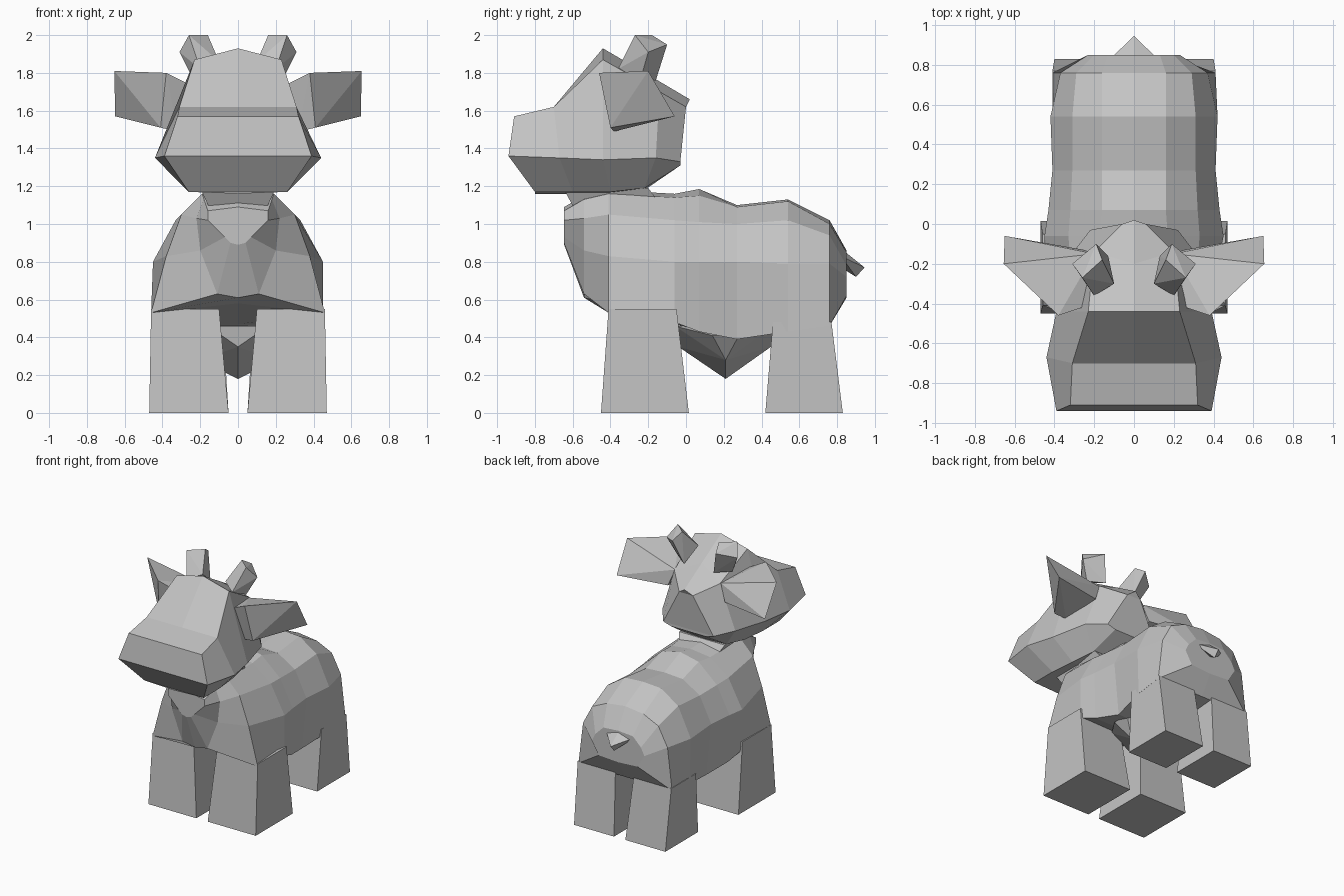
import bpy
import bmesh

default_cube = bpy.data.objects.get("Cube")
if default_cube:
    bpy.data.objects.remove(default_cube, do_unlink=True)

# One plain grey for the whole animal
grey = bpy.data.materials.new("plain_grey")
grey.use_nodes = True
colour = (0.55, 0.55, 0.55, 1.0)
grey.diffuse_color = colour
for node in grey.node_tree.nodes:
    if node.type == 'BSDF_PRINCIPLED':
        node.inputs["Base Color"].default_value = colour


def finish(bm, name):
    """Turn a bmesh into a flat-shaded object with the shared material."""
    bmesh.ops.recalc_face_normals(bm, faces=bm.faces[:])
    mesh = bpy.data.meshes.new(name)
    bm.to_mesh(mesh)
    bm.free()
    mesh.materials.append(grey)
    obj = bpy.data.objects.new(name, mesh)
    bpy.context.collection.objects.link(obj)
    return obj


def loft(name, halves):
    """Skin symmetric rings; each half ring runs from top centre to bottom centre."""
    bm = bmesh.new()
    rings = []
    for half in halves:
        mirrored = [(-x, y, z) for x, y, z in reversed(half[1:-1])]
        rings.append([bm.verts.new(p) for p in list(half) + mirrored])
    count = len(rings[0])
    for first, second in zip(rings, rings[1:]):
        for i in range(count):
            j = (i + 1) % count
            bm.faces.new((first[i], first[j], second[j], second[i]))
    # Ends are closed by level strips so that they fold across the middle
    for ring in (rings[0], rings[-1]):
        for i in range(count // 2):
            strip = [ring[i], ring[i + 1], ring[-i - 1], ring[-i]]
            bm.faces.new(list(dict.fromkeys(strip)))
    return finish(bm, name)


def solid(name, points, side=1):
    """Faceted convex solid, flipped across the middle when side is -1."""
    bm = bmesh.new()
    for x, y, z in points:
        bm.verts.new((x * side, y, z))
    hull = bmesh.ops.convex_hull(bm, input=bm.verts[:])
    unused = [v for v in hull["geom_interior"] if isinstance(v, bmesh.types.BMVert)]
    bmesh.ops.delete(bm, geom=unused, context='VERTS')
    bmesh.ops.dissolve_limit(bm, angle_limit=0.02, verts=bm.verts[:], edges=bm.edges[:])
    return finish(bm, name)


def rectangle(x_range, y_range, z):
    """Corner points of a level rectangle."""
    return [(x, y, z) for x in x_range for y in y_range]


# Body: rings from the chest to the rump, each point is (x, z)
body_sections = [
    (-0.645, [(0, 1.09), (0.16, 1.07), (0.16, 1.02), (0.07, 0.93), (0.04, 0.9), (0, 0.89)]),
    (-0.54, [(0, 1.15), (0.18, 1.13), (0.22, 1.03), (0.2, 0.86), (0.11, 0.63), (0, 0.61)]),
    (-0.41, [(0, 1.18), (0.19, 1.16), (0.3, 1.05), (0.38, 0.83), (0.46, 0.53), (0, 0.58)]),
    (-0.06, [(0, 1.16), (0.17, 1.14), (0.33, 1.02), (0.45, 0.8), (0.45, 0.48), (0, 0.47)]),
    (0.07, [(0, 1.185), (0.16, 1.15), (0.32, 1.01), (0.43, 0.8), (0.42, 0.43), (0, 0.43)]),
    (0.27, [(0, 1.1), (0.16, 1.09), (0.31, 1.0), (0.41, 0.8), (0.37, 0.39), (0, 0.4)]),
    (0.54, [(0, 1.13), (0.16, 1.12), (0.31, 1.02), (0.42, 0.79), (0.41, 0.43), (0, 0.44)]),
    (0.76, [(0, 1.02), (0.16, 1.0), (0.29, 0.94), (0.37, 0.79), (0.41, 0.46), (0, 0.46)]),
    (0.85, [(0, 0.86), (0.13, 0.85), (0.2, 0.78), (0.23, 0.72), (0.17, 0.62), (0, 0.61)]),
]
loft("body", [[(x, y, z) for x, z in half] for y, half in body_sections])

# Neck: short block joining the chest to the jaw
solid("neck",
      rectangle((-0.14, 0.14), (-0.58, -0.1), 1.06)
      + rectangle((-0.2, 0.2), (-0.65, -0.2), 1.19))

# Head: rings from the muzzle to the back of the skull
loft("head", [
    [(0, -0.91, 1.57), (0.32, -0.91, 1.57), (0.39, -0.94, 1.36),
     (0.26, -0.8, 1.17), (0, -0.8, 1.16)],
    [(0, -0.7, 1.62), (0.31, -0.7, 1.62), (0.44, -0.67, 1.35),
     (0.26, -0.6, 1.17), (0, -0.6, 1.16)],
    [(0, -0.44, 1.93), (0.23, -0.44, 1.87), (0.39, -0.44, 1.34),
     (0.24, -0.4, 1.17), (0, -0.4, 1.16)],
    [(0, -0.2, 1.79), (0.2, -0.14, 1.7), (0.32, -0.16, 1.35),
     (0.2, -0.22, 1.19), (0, -0.22, 1.18)],
    [(0, 0.02, 1.66), (0.06, 0, 1.62), (0.22, -0.03, 1.33),
     (0.15, -0.03, 1.31), (0, -0.03, 1.31)],
])

# Udder: keeled wedge hanging under the belly
solid("udder",
      rectangle((-0.16, 0.16), (-0.06, 0.46), 0.46)
      + rectangle((-0.3, 0.3), (0.14, 0.28), 0.41)
      + [(0, -0.04, 0.35), (0, 0.45, 0.35), (0, 0.21, 0.18),
         (0.2, 0.21, 0.28), (-0.2, 0.21, 0.28)])

# Tail: small flat point on the rump
solid("tail", [(-0.13, 0.82, 0.83), (0.13, 0.82, 0.83), (0, 0.82, 0.87),
               (0, 0.945, 0.77), (0, 0.9, 0.72), (0, 0.82, 0.77)])

# Paired parts: legs, ears and horns
for side, label in ((1, "left"), (-1, "right")):
    solid(f"{label}_front_leg",
          rectangle((0.05, 0.47), (-0.45, 0.015), 0)
          + rectangle((0.1, 0.46), (-0.41, -0.05), 0.55), side)
    solid(f"{label}_rear_leg",
          rectangle((0.05, 0.4), (0.42, 0.83), 0)
          + rectangle((0.08, 0.41), (0.46, 0.77), 0.48), side)
    solid(f"{label}_ear", [
        (0.38, -0.46, 1.8), (0.41, -0.4, 1.51),
        (0.655, -0.2, 1.81), (0.65, -0.06, 1.57),
        (0.26, -0.42, 1.74), (0.32, -0.38, 1.49),
        (0.2, -0.15, 1.7), (0.25, -0.13, 1.57)], side)
    solid(f"{label}_horn", [
        (0.1, -0.3, 1.86), (0.2, -0.36, 1.82),
        (0.13, -0.16, 1.76), (0.24, -0.24, 1.77),
        (0.16, -0.18, 2.0), (0.26, -0.27, 2.0),
        (0.19, -0.1, 1.95), (0.31, -0.2, 1.91)], side)
